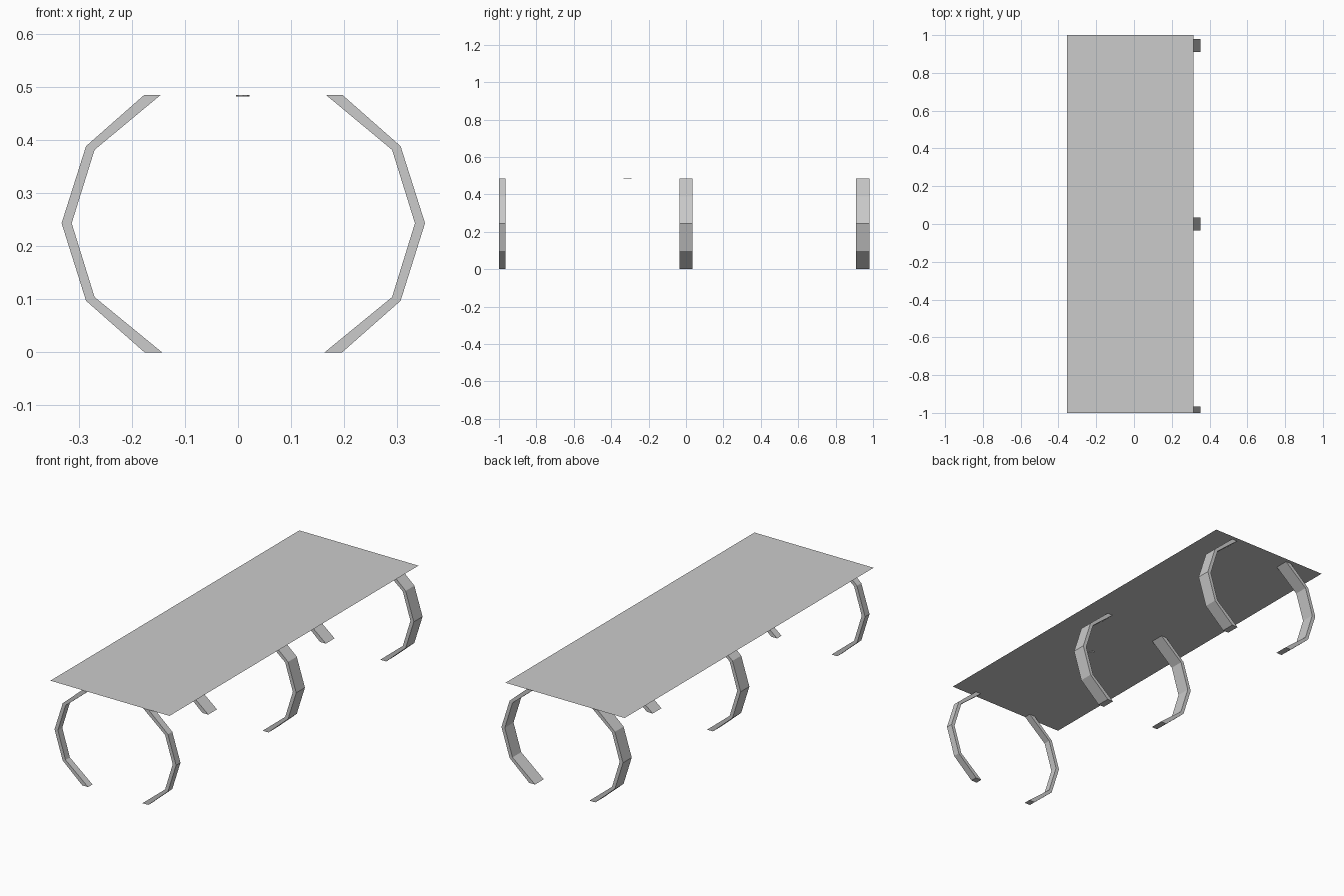
import bpy, bmesh, math

cube = bpy.data.objects.get("Cube")
if cube:
    bpy.data.objects.remove(cube, do_unlink=True)

# One grey for the whole table
grey = bpy.data.materials.new("light grey")
grey.use_nodes = True
colour = (0.6, 0.6, 0.6, 1)
grey.diffuse_color = colour
grey.node_tree.nodes["Principled BSDF"].inputs["Base Color"].default_value = colour

TOP = 0.484      # height of the table top
AXIS = 0.01      # x of the plane the legs mirror across


def finish(name, bm):
    mesh = bpy.data.meshes.new(name)
    bm.to_mesh(mesh)
    bm.free()
    mesh.materials.append(grey)
    obj = bpy.data.objects.new(name, mesh)
    bpy.context.collection.objects.link(obj)
    return obj


def extrude_outline(name, points, direction):
    """Turn a closed outline into a solid along a direction."""
    bm = bmesh.new()
    face = bm.faces.new([bm.verts.new(p) for p in points])
    grown = bmesh.ops.extrude_face_region(bm, geom=[face])["geom"]
    moved = [v for v in grown if isinstance(v, bmesh.types.BMVert)]
    bmesh.ops.translate(bm, verts=moved, vec=direction)
    bmesh.ops.recalc_face_normals(bm, faces=bm.faces)
    return finish(name, bm)


# Table top: a single thin sheet
bm = bmesh.new()
corners = [(-0.355, -1), (0.315, -1), (0.315, 1), (-0.355, 1)]
bm.faces.new([bm.verts.new((x, y, TOP + 0.0005)) for x, y in corners])
finish("table_top", bm)

# Curved leg cross-section: outer bend upwards, inner bend back down
outer = [(0.186, 0), (0.296, 0.097), (0.342, 0.243), (0.296, 0.388), (0.187, TOP)]
inner = [(0.156, TOP), (0.280, 0.381), (0.323, 0.243), (0.280, 0.104), (0.153, 0)]

for row, y0, y1 in (("front", -1, -0.965), ("middle", -0.035, 0.035), ("back", 0.91, 0.98)):
    for side, sign in (("left", 1), ("right", -1)):
        outline = [(AXIS + sign * x, y0, z) for x, z in outer + inner]
        extrude_outline(f"{row}_{side}_leg", outline, (0, y1 - y0, 0))

# Small oval pad under the top
angles = [math.tau * i / 8 for i in range(8)]
oval = [(0.009 + 0.013 * math.cos(a), -0.313 + 0.021 * math.sin(a), TOP - 0.003) for a in angles]
extrude_outline("underside_pad", oval, (0, 0, 0.003))
